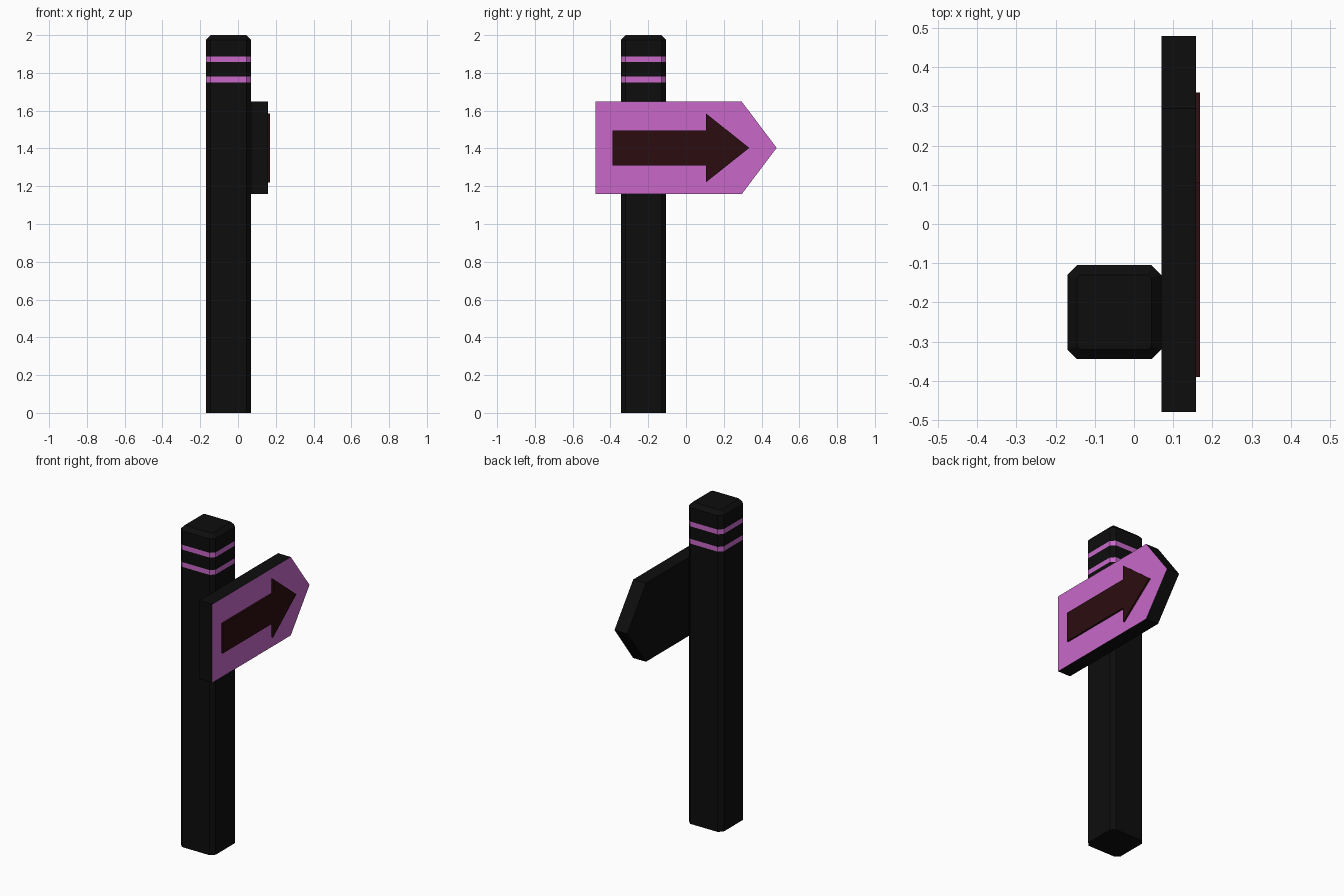
import bpy, bmesh

cube = bpy.data.objects.get("Cube")
if cube:
    bpy.data.objects.remove(cube, do_unlink=True)


def make_material(name, colour):
    mat = bpy.data.materials.new(name)
    mat.use_nodes = True
    mat.diffuse_color = (*colour, 1)
    bsdf = next(n for n in mat.node_tree.nodes if n.type == "BSDF_PRINCIPLED")
    bsdf.inputs["Base Color"].default_value = (*colour, 1)
    return mat


black = make_material("black", (0.004, 0.004, 0.004))
pink = make_material("orchid pink", (0.58, 0.14, 0.58))
maroon = make_material("dark maroon", (0.024, 0.004, 0.005))


def finish(name, bm, mats):
    bmesh.ops.recalc_face_normals(bm, faces=bm.faces)
    mesh = bpy.data.meshes.new(name)
    bm.to_mesh(mesh)
    bm.free()
    for mat in mats:
        mesh.materials.append(mat)
    obj = bpy.data.objects.new(name, mesh)
    bpy.context.collection.objects.link(obj)
    return obj


def octagon(bm, half, cut, z):
    """Ring of a square with chamfered corners."""
    s = half - cut
    pts = [(half, -s), (half, s), (s, half), (-s, half),
           (-half, s), (-half, -s), (-s, -half), (s, -half)]
    return [bm.verts.new((x, y, z)) for x, y in pts]


def plate(name, outline, x0, x1, mats):
    """Extrude a (y, z) outline along x."""
    bm = bmesh.new()
    face = bm.faces.new([bm.verts.new((x0, y, z)) for y, z in outline])
    ext = bmesh.ops.extrude_face_region(bm, geom=[face])
    for v in ext["geom"]:
        if isinstance(v, bmesh.types.BMVert):
            v.co.x = x1
    return finish(name, bm, mats)


# Chamfered post with two coloured bands
HALF, CUT, TOP = 0.12, 0.025, 2.0
bands = [(1.75, 1.78), (1.858, 1.888)]
levels = [0] + [z for band in bands for z in band] + [TOP - CUT]
bm = bmesh.new()
rings = [octagon(bm, HALF, CUT, z) for z in levels]
rings.append(octagon(bm, HALF - CUT, 0.008, TOP))
for low, high in zip(rings, rings[1:]):
    for i in range(8):
        j = (i + 1) % 8
        bm.faces.new((low[i], low[j], high[j], high[i]))
bm.faces.new(rings[0])
bm.faces.new(rings[-1])
for f in bm.faces:
    z = f.calc_center_median().z
    f.material_index = int(any(a < z < b for a, b in bands))
post = finish("post", bm, [black, pink])
post.location = (-0.05, -0.225, 0)

# Pointed sign board, coloured only on its outer face
MID = 1.403
board = plate("sign_board",
              [(-0.48, MID - 0.245), (0.295, MID - 0.245), (0.48, MID),
               (0.295, MID + 0.245), (-0.48, MID + 0.245)],
              0.07, 0.158, [black, pink])
for p in board.data.polygons:
    p.material_index = int(p.normal.x > 0.9)

# Raised arrow on the board
plate("arrow",
      [(-0.39, MID - 0.093), (0.105, MID - 0.093), (0.105, MID - 0.183),
       (0.335, MID), (0.105, MID + 0.183), (0.105, MID + 0.093),
       (-0.39, MID + 0.093)],
      0.157, 0.169, [maroon])
